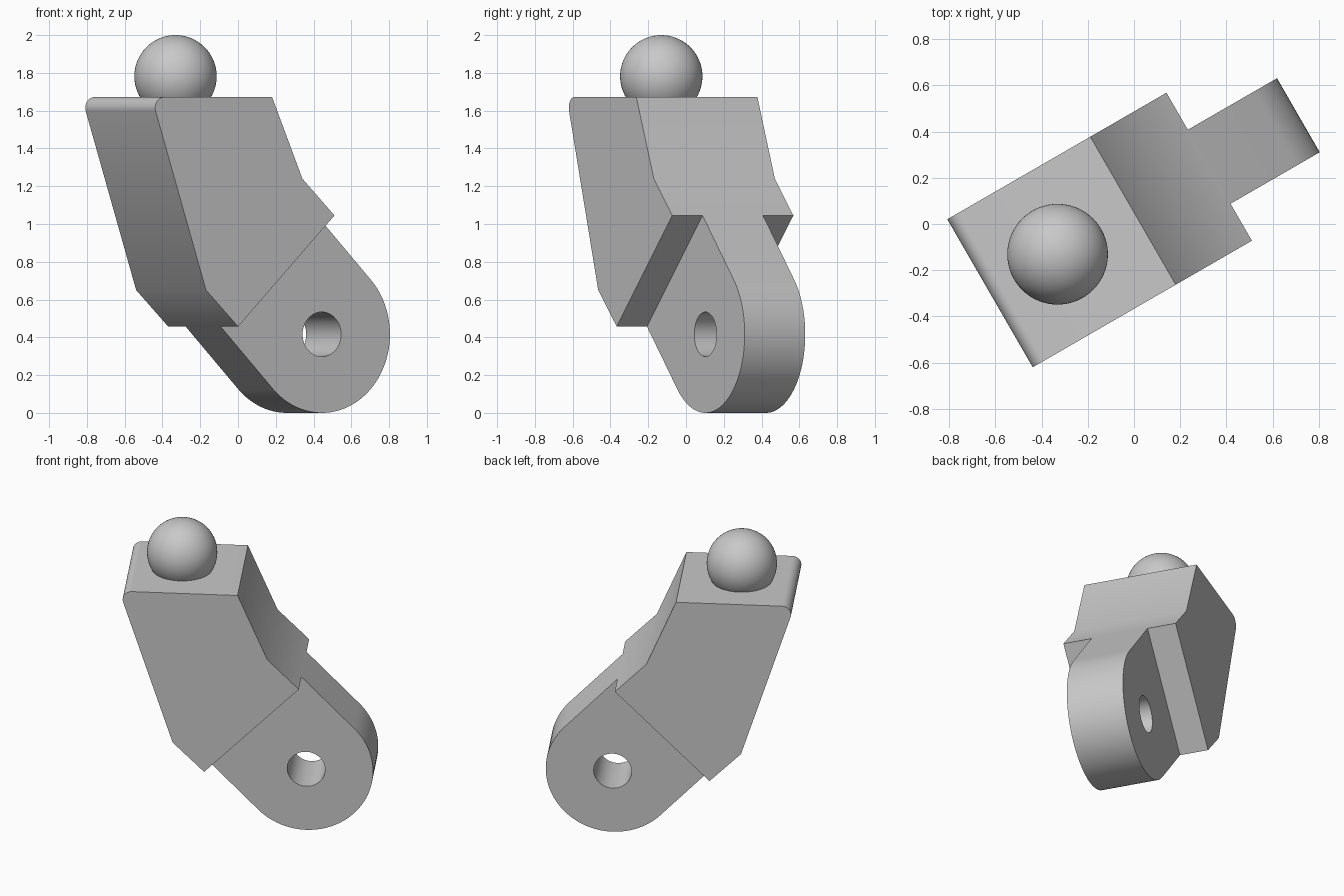
import bpy, bmesh, math
from math import cos, sin, radians
from mathutils import Matrix, Vector

cube = bpy.data.objects.get("Cube")
if cube:
    bpy.data.objects.remove(cube, do_unlink=True)

TURN = Matrix.Rotation(radians(30), 4, 'Z')   # the whole part is turned on its base
MID = 0.052                                   # mid-plane of the thickness

grey = bpy.data.materials.new("plain grey")
grey.use_nodes = True
grey.diffuse_color = (0.58, 0.58, 0.58, 1)
grey.node_tree.nodes["Principled BSDF"].inputs["Base Color"].default_value = (0.58, 0.58, 0.58, 1)


def arc(cx, cz, r, start, end, steps):
    """Points along an arc, angles in degrees."""
    angles = [radians(start + (end - start) * i / steps) for i in range(steps + 1)]
    return [(cx + r * cos(a), cz + r * sin(a)) for a in angles]


def slab(name, profile, width):
    """Extrude a side profile evenly about the mid-plane."""
    bm = bmesh.new()
    face = bm.faces.new([bm.verts.new((u, MID - width / 2, z)) for u, z in profile])
    side = bmesh.ops.extrude_face_region(bm, geom=[face])["geom"]
    bmesh.ops.translate(bm, vec=Vector((0, width, 0)),
                        verts=[v for v in side if isinstance(v, bmesh.types.BMVert)])
    bmesh.ops.recalc_face_normals(bm, faces=bm.faces)
    mesh = bpy.data.meshes.new(name)
    bm.to_mesh(mesh)
    bm.free()
    mesh.materials.append(grey)
    obj = bpy.data.objects.new(name, mesh)
    bpy.context.collection.objects.link(obj)
    obj.matrix_world = TURN
    return obj


def smooth(obj):
    bpy.ops.object.select_all(action='DESELECT')
    obj.select_set(True)
    bpy.context.view_layer.objects.active = obj
    bpy.ops.object.shade_smooth_by_angle(angle=radians(30))


# Bent body with one rounded top edge
foot, heel = (-0.183, 0.457), (0.406, 1.045)
body = slab("bent_body",
            [(0.025, 1.672)] + arc(-0.633, 1.615, 0.057, 90, 198, 12)
            + [(-0.379, 0.65), foot, heel, (0.21, 1.24)], 0.74)
smooth(body)

# Narrower hinge tab with a round end
HINGE = (0.436, 0.416)
tab = slab("hinge_tab", [heel, foot] + arc(*HINGE, 0.416, -135, 45, 48), 0.37)

# Pin hole drilled through the tab
cutter = slab("pin_hole_cutter", arc(*HINGE, 0.118, 0, 352.5, 47), 0.6)
cutter.hide_render = True
hole = tab.modifiers.new("pin_hole", 'BOOLEAN')
hole.operation, hole.solver, hole.object = 'DIFFERENCE', 'EXACT', cutter
bpy.context.view_layer.objects.active = tab
bpy.ops.object.modifier_apply(modifier=hole.name)
bpy.data.objects.remove(cutter, do_unlink=True)
smooth(tab)

# Ball joint set into the top
bpy.ops.mesh.primitive_uv_sphere_add(segments=64, ring_count=32, radius=0.218,
                                     location=TURN @ Vector((-0.352, MID, 1.782)))
ball = bpy.context.object
ball.name = "ball_joint"
ball.data.materials.append(grey)
smooth(ball)
